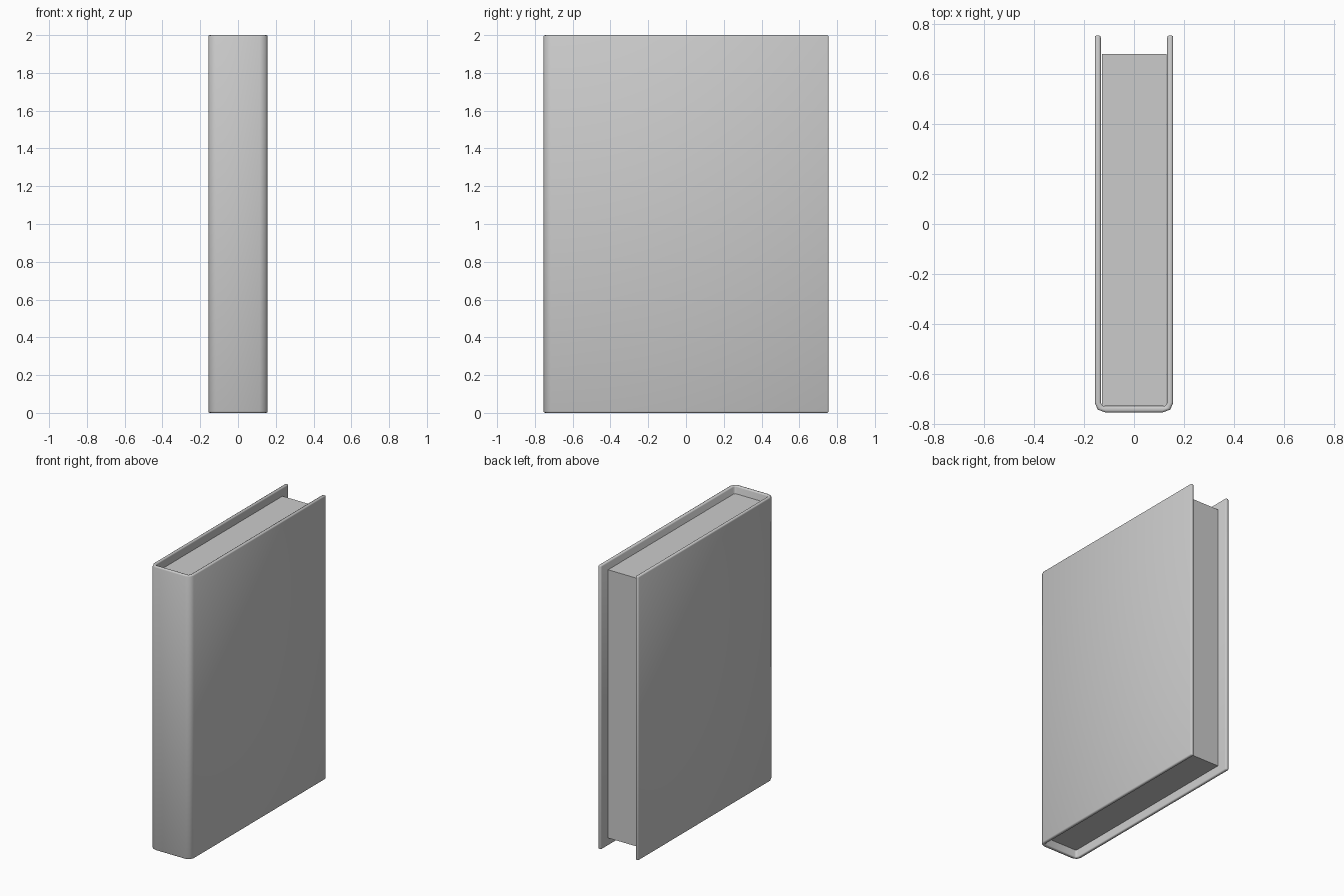
import bpy, bmesh, math

cube = bpy.data.objects.get("Cube")
if cube:
    bpy.data.objects.remove(cube, do_unlink=True)


def material(name, value):
    mat = bpy.data.materials.new(name)
    colour = (value, value, value, 1)
    mat.use_nodes = True
    mat.diffuse_color = colour
    mat.node_tree.nodes["Principled BSDF"].inputs["Base Color"].default_value = colour
    return mat


def extrude_outline(name, outline, bottom, top, mat):
    """Extrude a closed plan outline upwards into a solid object."""
    bm = bmesh.new()
    face = bm.faces.new([bm.verts.new((x, y, bottom)) for x, y in outline])
    result = bmesh.ops.extrude_face_region(bm, geom=[face])
    raised = [v for v in result["geom"] if isinstance(v, bmesh.types.BMVert)]
    bmesh.ops.translate(bm, verts=raised, vec=(0, 0, top - bottom))
    bmesh.ops.recalc_face_normals(bm, faces=bm.faces)
    mesh = bpy.data.meshes.new(name)
    bm.to_mesh(mesh)
    bm.free()
    mesh.materials.append(mat)
    obj = bpy.data.objects.new(name, mesh)
    bpy.context.collection.objects.link(obj)
    return obj


grey = material("plain grey", 0.6)

# Hard cover: a U-shaped shell with softened spine corners
half = [(0.115, -0.754), (0.145, -0.743), (0.157, -0.715), (0.157, 0.755),
        (0.133, 0.755), (0.133, -0.715), (0.125, -0.73)]
outline = half + [(-x, y) for x, y in reversed(half)]
cover = extrude_outline("book_cover", outline, 0, 2, grey)
bevel = cover.modifiers.new("soft edges", "BEVEL")
bevel.width = 0.008
bevel.segments = 2
bevel.limit_method = "ANGLE"
bevel.angle_limit = math.radians(50)
for polygon in cover.data.polygons:
    polygon.use_smooth = True

# Page block, set back from the cover's open edges
pages = [(-0.129, -0.729), (0.131, -0.729), (0.131, 0.68), (-0.129, 0.68)]
extrude_outline("page_block", pages, 0.055, 1.945, grey)
